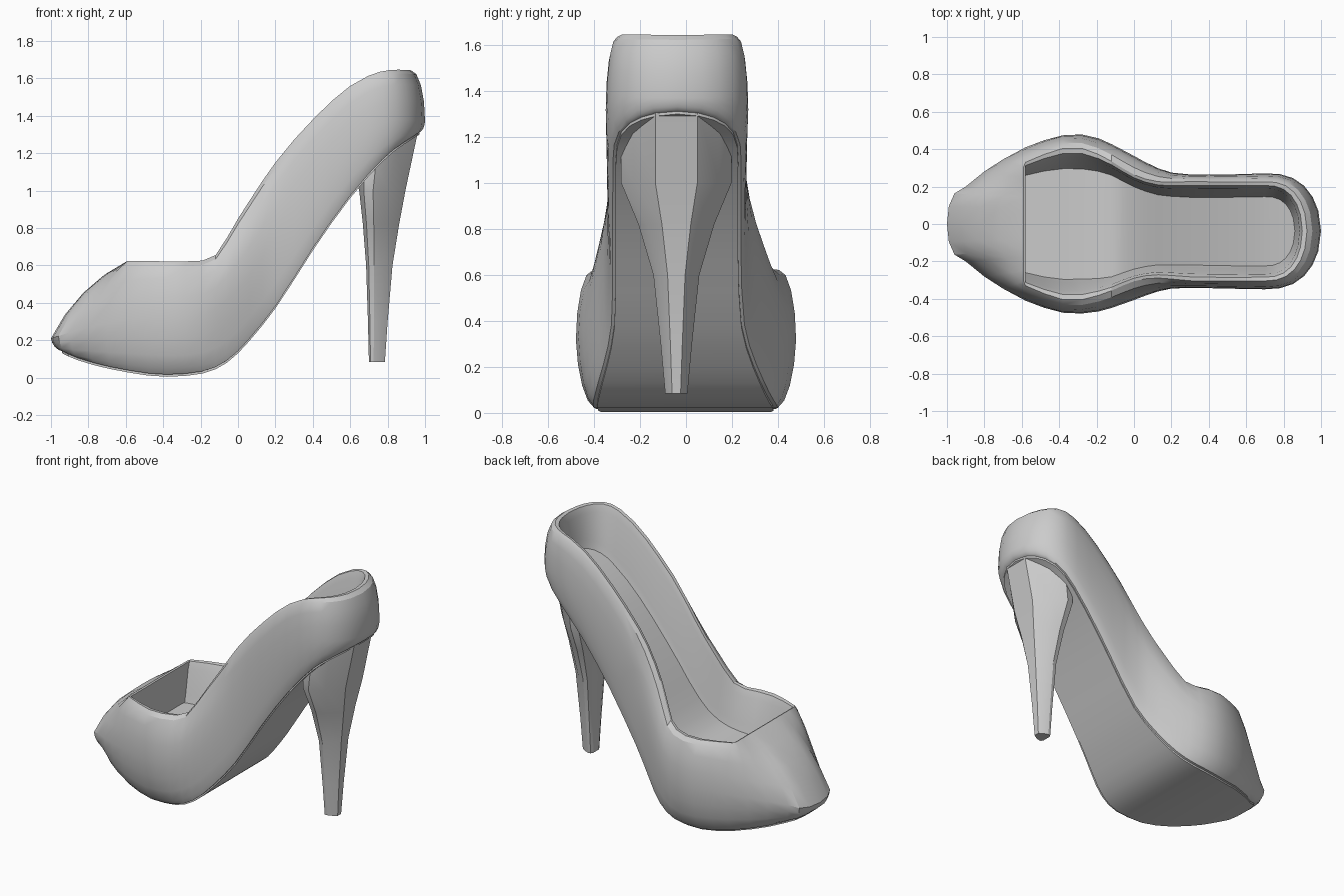
import bpy, bmesh, math
from mathutils import Vector

cube = bpy.data.objects.get("Cube")
if cube:
    bpy.data.objects.remove(cube, do_unlink=True)

grey = bpy.data.materials.new("plain_grey")
grey.use_nodes = True
colour = (0.6, 0.6, 0.6, 1)
grey.diffuse_color = colour
grey.node_tree.nodes["Principled BSDF"].inputs["Base Color"].default_value = colour


def curve(*pts):
    """Smooth function through a few (x, value) points."""
    def slope(i):
        a, b = pts[max(i - 1, 0)], pts[min(i + 1, len(pts) - 1)]
        return (b[1] - a[1]) / (b[0] - a[0])

    def value(x):
        x = min(max(x, pts[0][0]), pts[-1][0])
        i = next(k for k in range(len(pts) - 1) if x <= pts[k + 1][0])
        (x0, y0), (x1, y1) = pts[i], pts[i + 1]
        h = x1 - x0
        t = (x - x0) / h
        u = 1 - t
        return (y0 * (1 + 2 * t) * u * u + y1 * (3 - 2 * t) * t * t
                + h * t * u * (slope(i) * u - slope(i + 1) * t))
    return value


# Side and plan outlines, all as functions of the length position
bottom = curve((-1, .18), (-.93, .125), (-.8, .075), (-.6, .03), (-.4, .005), (-.2, .02),
               (-.1, .055), (0, .13), (.2, .37), (.4, .68), (.6, .96), (.8, 1.18), (1, 1.32))
rim_z = curve((-.6, .625), (-.2, .625), (-.12, .655), (0, .85), (.2, 1.15),
              (.4, 1.38), (.6, 1.56), (.78, 1.64), (1, 1.64))
mid_z = curve((-1, .21), (-.8, .27), (-.5, .32), (-.2, .33), (0, .47), (.2, .75),
              (.4, 1.02), (.6, 1.24), (.8, 1.37), (1, 1.37))
floor_z = curve((-.6, .36), (-.15, .37), (0, .47), (.2, .74), (.4, .99), (.6, 1.2), (.9, 1.42))
side = curve((-.9, .2), (-.78, .295), (-.58, .41), (-.4, .47), (-.3, .48), (-.18, .46),
             (0, .385), (.1, .34), (.2, .31), (.35, .303), (.7, .31))
rim_side = curve((-.58, .33), (-.4, .4), (-.28, .405), (-.15, .36), (0, .285),
                 (.12, .258), (.3, .265), (.7, .265))
floor_side = curve((-.58, .26), (-.4, .295), (-.15, .28), (0, .22), (.15, .185), (.7, .185))
sole_ratio = curve((-1, .8), (-.3, .83), (0, .93), (.4, .92), (.7, .9), (1, .9))
centre = curve((-.25, 0), (.25, -.037), (1, -.037))


def half_width(x):
    if x < -.9:
        return .2 * math.sqrt(max(0, 1 - ((x + .9) / .1) ** 2)) ** .9
    if x > .7:
        return .31 * max(0, 1 - ((x - .7) / .3) ** 2.6) ** .5
    return side(x)


def opening(x, half, front, back):
    """Squeeze a station into an opening that ends at front and back."""
    if x < -.58:
        return front, half(-.58) * min(1, half_width(x) / half_width(-.58) * 1.1)
    if x > .7:
        return .7 + (x - .7) / .3 * (back - .7), half(.7) * half_width(x) / .31
    return max(x, front), half(x)


def station_profile(x):
    """Points (x, half width, z) from the sole edge, up over the rim, to the insole."""
    w = half_width(x)
    mid = Vector((x, w, mid_z(x)))
    sx = x * (.94 if x < -.58 else .968 if x > .9 else 1)
    if x < -.58:
        sx = -.58 + (x + .58) * .36 / .42
    elif x > .7:
        sx = .7 + (x - .7) * .27 / .3
    sole = Vector((sx, w * sole_ratio(x), bottom(sx) + .012))
    rx, rw = opening(x, rim_side, -.59, .925)
    rim = Vector((rx, rw, rim_z(rx)))
    bulge = .4 + .6 * min(1, max(0, (x + .85) / .45))

    def arc(end, k, amount):
        a = math.radians(90) * k / 4
        s = (end - mid)
        t = k / 4
        h = amount * (1 - math.cos(a)) + (1 - amount) * t
        v = amount * math.sin(a) + (1 - amount) * t
        return mid + Vector((s.x * h, s.y * h, s.z * v))

    lip = sole.lerp(Vector((sx * .99, 0, sole.z)), .045)
    plate = lip - Vector((0, 0, .012))
    rows = [plate, lip] + [arc(sole, k, .8) for k in (4, 3, 2, 1)] + [mid]
    rows += [arc(rim, k, bulge) for k in (1, 2, 3, 4)]
    # Rolled rim, inner wall, small ledge and insole
    for share, drop, front, back in ((.25, .004, -.58, .9), (.45, .05, -.58, .885),
                                     (.85, None, -.585, .872), (1, None, -.585, .86)):
        ix, rw = opening(x, rim_side, front, back)
        fw = opening(x, floor_side, front, back)[1]
        if drop is None:
            z = floor_z(ix) + (.05 if share < 1 else 0)
        else:
            z = rim_z(ix) - drop
        rows.append(Vector((ix, rw + (fw - rw) * share, z)))
    return rows


def finish(bm, name, angle):
    bmesh.ops.remove_doubles(bm, verts=bm.verts, dist=.0005)
    bmesh.ops.recalc_face_normals(bm, faces=bm.faces)
    mesh = bpy.data.meshes.new(name)
    bm.to_mesh(mesh)
    bm.free()
    mesh.materials.append(grey)
    obj = bpy.data.objects.new(name, mesh)
    bpy.context.collection.objects.link(obj)
    bpy.ops.object.select_all(action='DESELECT')
    obj.select_set(True)
    bpy.context.view_layer.objects.active = obj
    bpy.ops.object.shade_smooth_by_angle(angle=math.radians(angle))
    return obj


# Shoe body: mirrored stations joined into rings, closed by the sole and the insole
stations = [-1, -.99, -.96, -.9, -.8, -.7, -.58, -.48, -.38, -.28, -.19, -.12, -.06, 0, .06, .13,
            .2, .3, .4, .5, .6, .7, .78, .85, .91, .955, .985, 1]
bm = bmesh.new()
grid = {}
for sign in (1, -1):
    for i, x in enumerate(stations):
        grid[sign, i] = [bm.verts.new((p.x, sign * p.y + centre(p.x), p.z))
                         for p in station_profile(x)]
for i in range(len(stations) - 1):
    for sign in (1, -1):
        a, b = grid[sign, i], grid[sign, i + 1]
        for k in range(len(a) - 1):
            bm.faces.new((a[k], b[k], b[k + 1], a[k + 1]))
    for k in (0, -1):
        bm.faces.new((grid[1, i][k], grid[1, i + 1][k], grid[-1, i + 1][k], grid[-1, i][k]))
finish(bm, "shoe_body", 28)

# Heel stem: tapering rings, wide at the front and narrow at the back
front_x = curve((.08, .70), (.6, .685), (.9, .66), (1, .648), (1.3, .64))
back_x = curve((.08, .785), (.3, .8), (.6, .826), (.8, .858), (1, .895), (1.3, .962))
stem_half = curve((.08, .048), (.3, .068), (.6, .1), (.82, .165), (1, .24), (1.3, .24))
outline = [(0, .6), (.1, .95), (.3, 1), (.65, .78), (1, .38)]
outline += [(u, -v) for u, v in reversed(outline)]
bm = bmesh.new()
rings = []
for z in (.085, .3, .6, .82, 1, 1.3):
    f, b, h = front_x(z), back_x(z), stem_half(z)
    ring = []
    for u, v in outline:
        x = f + (b - f) * u
        top = bottom(x) + .02 if z > 1.1 else z
        ring.append(bm.verts.new((x, v * h - .042, top)))
    rings.append(ring)
for low, high in zip(rings, rings[1:]):
    for i in range(len(low)):
        j = (i + 1) % len(low)
        bm.faces.new((low[i], low[j], high[j], high[i]))
bm.faces.new(rings[0])
bm.faces.new(rings[-1])
finish(bm, "heel_stem", 25)
